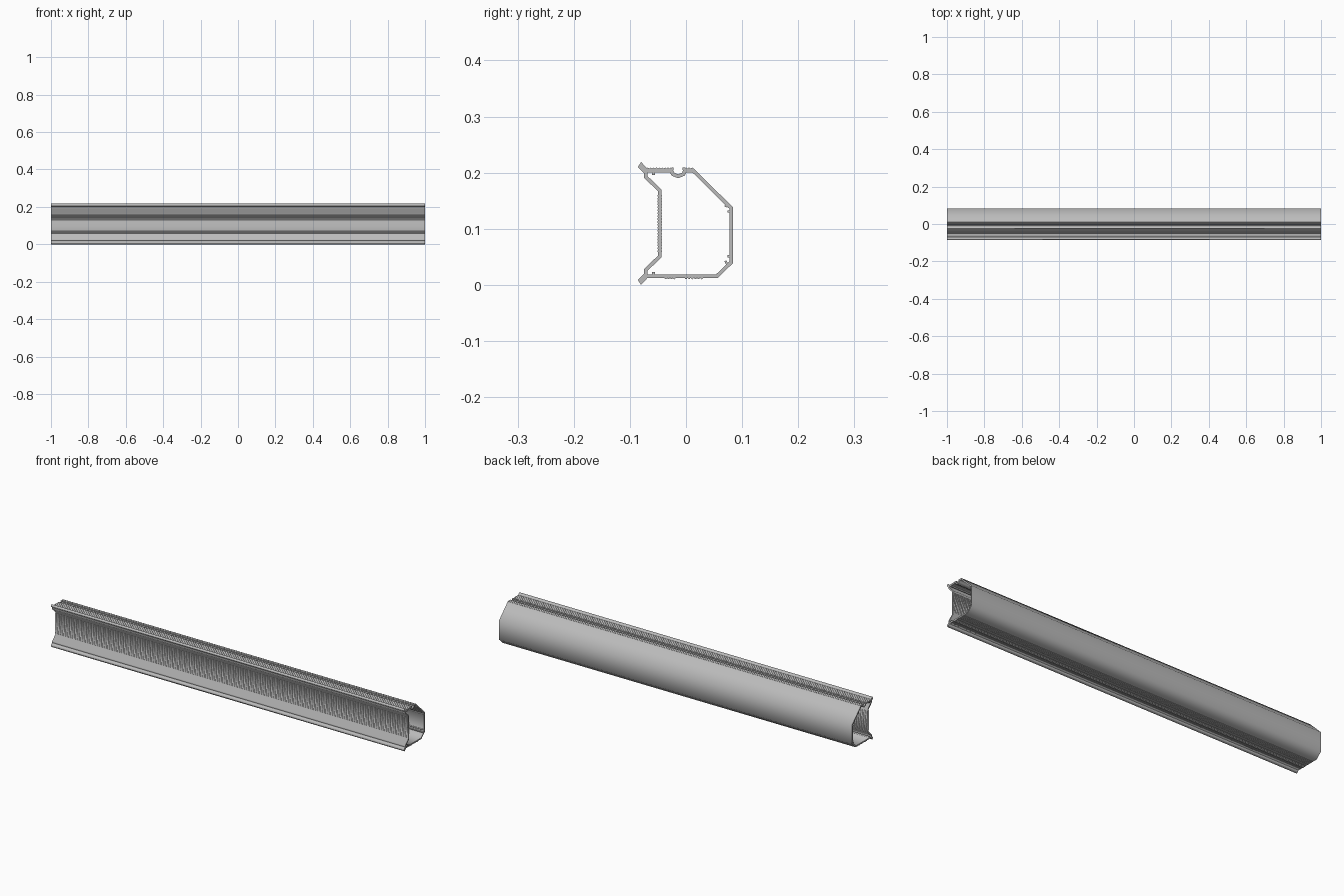
import bpy
import math
from mathutils import Matrix, Vector

cube = bpy.data.objects.get("Cube")
if cube:
    bpy.data.objects.remove(cube)

# Section dimensions
LENGTH, HEIGHT = 2, 0.219
WALL, RIB = 0.0065, 0.002
FLOOR, FRONT, BACK = 0.012, -0.05, 0.084
ROOF = HEIGHT - FLOOR
FOOT = -0.075
SLOT, SLOT_RADIUS = -0.014, 0.01

# Plain aluminium grey
grey = bpy.data.materials.new("aluminium_grey")
grey.use_nodes = True
grey.diffuse_color = (0.5, 0.5, 0.5, 1)
shader = grey.node_tree.nodes["Principled BSDF"]
shader.inputs["Base Color"].default_value = grey.diffuse_color


def flip(loop):
    """Reflect a section loop top to bottom, keeping its direction."""
    return [(y, HEIGHT - z) for y, z in reversed(loop)]


def extrude(name, *loops):
    """Extrude closed loops of the side section along the whole length."""
    curve = bpy.data.curves.new(name, "CURVE")
    curve.dimensions = "2D"
    curve.fill_mode = "BOTH"
    curve.extrude = LENGTH / 2
    curve.materials.append(grey)
    for loop in loops:
        spline = curve.splines.new("POLY")
        spline.points.add(len(loop) - 1)
        for point, (y, z) in zip(spline.points, loop):
            point.co = (y, z, 0, 1)
        spline.use_cyclic_u = True
    part = bpy.data.objects.new(name, curve)
    part.rotation_euler = (math.pi / 2, 0, math.pi / 2)
    bpy.context.collection.objects.link(part)
    parts.append(part)


def inset(loop, distance):
    """Offset an anticlockwise loop inward with mitred corners."""
    corners = [Vector(point) for point in loop]
    result = []
    for i, corner in enumerate(corners):
        before = (corner - corners[i - 1]).normalized()
        after = (corners[(i + 1) % len(corners)] - corner).normalized()
        left = Vector((-before.y - after.y, before.x + after.x)).normalized()
        result.append(corner + left * distance / left.dot((-before.y, before.x)))
    return result


def circle(centre, radius, sides):
    """Regular polygon around a section point."""
    spokes = [Matrix.Rotation(math.tau * i / sides, 2) @ Vector((radius, 0))
              for i in range(sides)]
    return [Vector(centre) + spoke for spoke in spokes]


def ribs(name, start, end):
    """Row of fine ribs half sunk into a wall."""
    start, end = Vector(start), Vector(end)
    count = round((end - start).length / (RIB * 2.6))
    extrude(name, *[circle(start.lerp(end, i / count), RIB, 8) for i in range(count + 1)])


def bar(name, start, end, width):
    """Short straight web between two section points."""
    start, end = Vector(start), Vector(end)
    side = (end - start).orthogonal().normalized() * width / 2
    extrude(name, [start - side, end - side, end + side, start + side])


parts = []

# Hollow shell with the screw slot sunk into the roof
slot = circle((SLOT, ROOF), SLOT_RADIUS, 8)[4:] + [(SLOT + SLOT_RADIUS, ROOF)]
foot = [(FRONT, 0.052), (FOOT, 0.028), (FOOT, FLOOR)]
back = [(0.056, FLOOR), (BACK, 0.039), (BACK, 0.138), (0.014, ROOF)]
shell = foot + back + slot[::-1] + flip(foot)
extrude("hollow_shell", shell, inset(shell, WALL))

# Returned edges that narrow the slot mouth
for name, side in (("front_slot_edge", -1), ("back_slot_edge", 1)):
    edge = SLOT + side * SLOT_RADIUS
    bar(name, (edge + side * RIB, ROOF), (edge - side * RIB, ROOF), RIB * 2)

# Pointed lips and inner hooks along both front edges
lip = [(-0.086, 0.009), (-0.08, 0), (-0.069, FLOOR), (FOOT, 0.02)]
hook = [(-0.061, FLOOR), (-0.055, FLOOR), (-0.055, 0.023), (-0.061, 0.023)]
for name, loop in (("lip", lip), ("hook", hook)):
    extrude("lower_" + name, loop)
    extrude("upper_" + name, flip(loop))

# Clip webs inside both back corners
for name, middle, way in (("lower", 0.045, 1), ("upper", 0.137, -1)):
    bar(name + "_back_clip", (BACK - RIB, middle + way * 0.006),
        (0.074, middle + way * 0.006), RIB * 2)
    bar(name + "_slope_clip", (0.073, middle - way * 0.008),
        (0.07, middle - way * 0.002), RIB * 2)

# Fine ribs on the roof, floor and both faces of the front wall
ribs("front_roof_ribs", (-0.068, ROOF), (-0.027, ROOF))
ribs("back_roof_ribs", (0, ROOF), (0.011, ROOF))
ribs("front_floor_ribs", (-0.036, FLOOR), (-0.021, FLOOR))
ribs("back_floor_ribs", (0, FLOOR), (0.028, FLOOR))
for name, y in (("outer", FRONT + RIB / 2), ("inner", FRONT + WALL - RIB / 2)):
    ribs(name + "_wall_ribs", (y, 0.06), (y, HEIGHT - 0.06))

# Turn the sections into solid meshes
bpy.ops.object.select_all(action="DESELECT")
for part in parts:
    part.select_set(True)
bpy.context.view_layer.objects.active = parts[0]
bpy.ops.object.convert(target="MESH")
